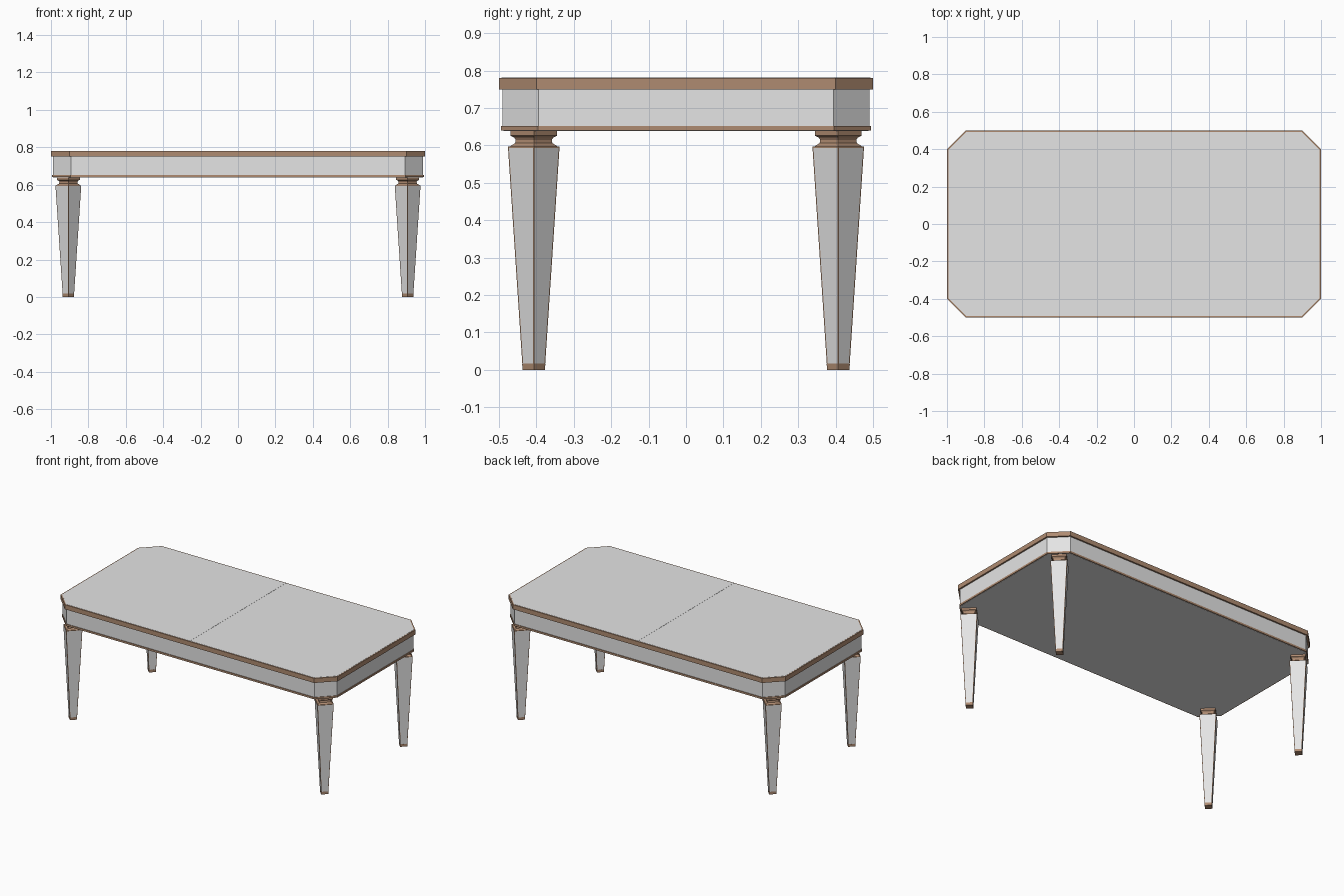
import bpy, bmesh, math
from mathutils import Matrix

cube = bpy.data.objects.get("Cube")
if cube:
    bpy.data.objects.remove(cube, do_unlink=True)


def material(name, color):
    m = bpy.data.materials.new(name)
    m.use_nodes = True
    m.diffuse_color = color
    m.node_tree.nodes["Principled BSDF"].inputs["Base Color"].default_value = color
    return m


GREY = material("pale grey mirror", (0.78, 0.78, 0.78, 1))
BROWN = material("bronze wood", (0.43, 0.26, 0.165, 1))


def loft(rings):
    """Closed solid from matching rings of points, bottom to top."""
    bm = bmesh.new()
    loops = [[bm.verts.new(p) for p in ring] for ring in rings]
    n = len(loops[0])
    for a, b in zip(loops, loops[1:]):
        for i in range(n):
            j = (i + 1) % n
            bm.faces.new((a[i], a[j], b[j], b[i]))
    bm.faces.new(loops[0][::-1])
    bm.faces.new(loops[-1])
    bm.normal_update()
    return bm


def finish(bm, name, *mats):
    mesh = bpy.data.meshes.new(name)
    bm.to_mesh(mesh)
    bm.free()
    for m in mats:
        mesh.materials.append(m)
    obj = bpy.data.objects.new(name, mesh)
    bpy.context.collection.objects.link(obj)
    return obj


def octagon(x, y, cut, z):
    """Rectangle with clipped corners."""
    half = [(x, y - cut), (x - cut, y), (cut - x, y), (-x, y - cut)]
    return [(px, py, z) for px, py in half] + [(-px, -py, z) for px, py in half]


def slab(name, mat, x, y, cut, z0, z1):
    return finish(loft([octagon(x, y, cut, z) for z in (z0, z1)]), name, mat)


# Table body: bottom trim, apron, top frame
slab("apron", GREY, 0.99, 0.49, 0.096, 0.645, 0.755)
slab("bottom_trim", BROWN, 0.994, 0.494, 0.098, 0.64, 0.652)
slab("underside_panel", GREY, 0.988, 0.488, 0.095, 0.639, 0.645)
slab("top_frame", BROWN, 1.0, 0.5, 0.1, 0.75, 0.78)

# Mirrored top in two leaves that meet at the middle
for side, name in ((1, "top_leaf_left"), (-1, "top_leaf_right")):
    x, y, cut = 0.993, 0.493, 0.097
    outline = [(0.0005, -y), (x - cut, -y), (x, cut - y),
               (x, y - cut), (x - cut, y), (0.0005, y)]
    if side < 0:
        outline = [(-px, py) for px, py in outline[::-1]]
    finish(loft([[(px, py, z) for px, py in outline] for z in (0.777, 0.781)]), name, GREY)


def diamond(r, z):
    return [(r, 0, z), (0, r, z), (-r, 0, z), (0, -r, z)]


def place(bm, name, x, y, *mats):
    bm.transform(Matrix.Translation((x, y, 0)))
    return finish(bm, name, *mats)


# Moulded capital profile: radius, height
CAPITAL = [(0.064, 0.595), (0.06, 0.6), (0.05, 0.606), (0.048, 0.615),
           (0.052, 0.621), (0.062, 0.626), (0.062, 0.641)]

for sx, lr in ((1, "left"), (-1, "right")):
    for sy, fb in ((-1, "front"), (1, "back")):
        x, y, tag = sx * 0.907, sy * 0.407, f"{fb}_{lr}"

        # Tapered leg with a mirror panel framed on each face
        bm = loft([diamond(0.0305, 0.014), diamond(0.069, 0.597)])
        sides = [f for f in bm.faces if abs(f.normal.z) < 0.5]
        bmesh.ops.inset_individual(bm, faces=sides, thickness=0.005)
        for f in sides:
            f.material_index = 1
        place(bm, f"leg_{tag}", x, y, BROWN, GREY)

        place(loft([diamond(0.03, 0), diamond(0.031, 0.016)]), f"foot_{tag}", x, y, BROWN)
        place(loft([diamond(r, z) for r, z in CAPITAL]), f"capital_{tag}", x, y, BROWN)
